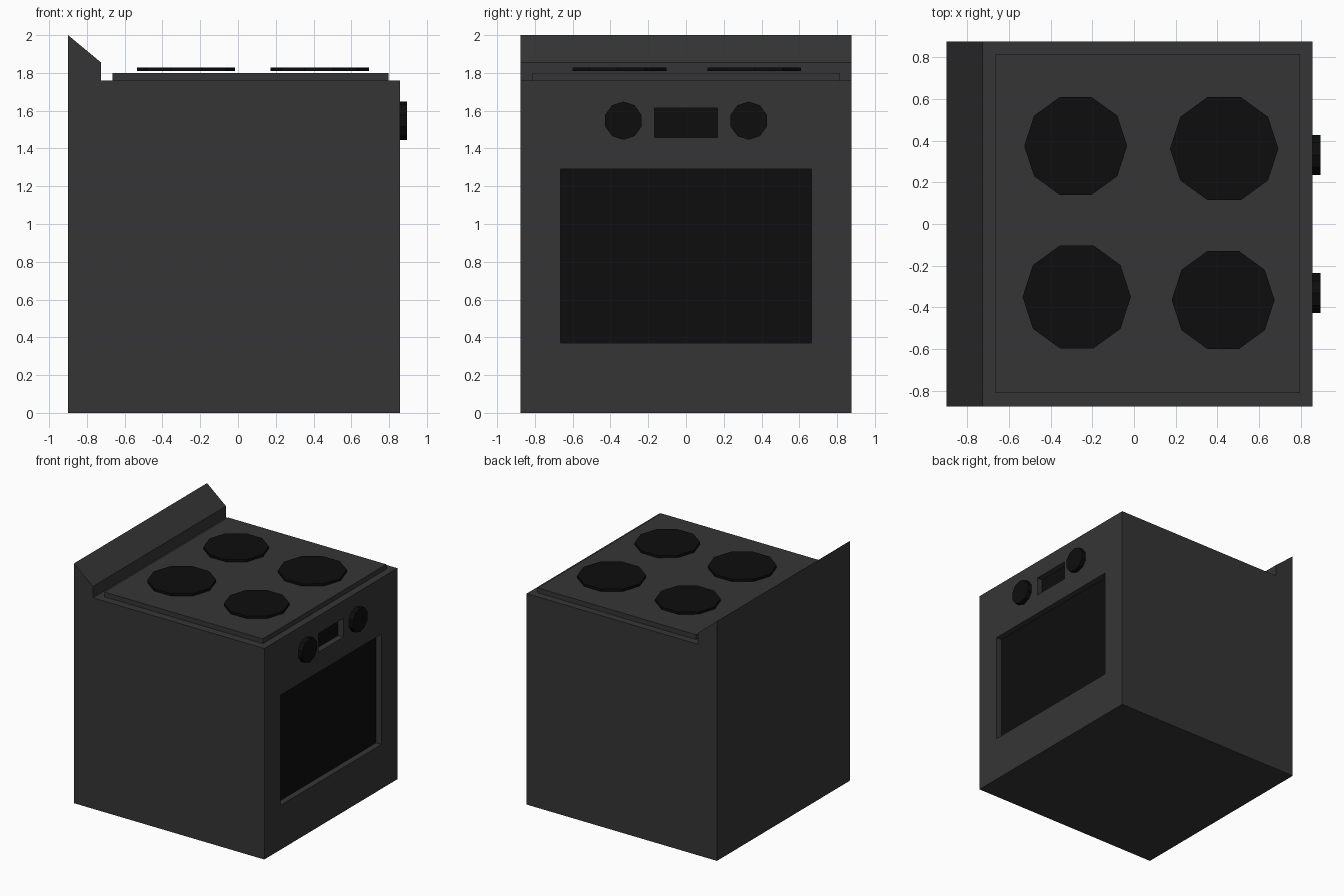
import bpy
from math import pi
from mathutils import Matrix
import bmesh

if "Cube" in bpy.data.objects:
    bpy.data.objects.remove(bpy.data.objects["Cube"], do_unlink=True)


def material(name, value):
    mat = bpy.data.materials.new(name)
    mat.use_nodes = True
    color = (value, value, value, 1)
    mat.diffuse_color = color
    mat.node_tree.nodes["Principled BSDF"].inputs["Base Color"].default_value = color
    return mat


grey = material("dark_grey_enamel", 0.036)
black = material("black", 0.004)


def finish(name, bm, *mats):
    bmesh.ops.recalc_face_normals(bm, faces=bm.faces)
    mesh = bpy.data.meshes.new(name)
    bm.to_mesh(mesh)
    bm.free()
    for mat in mats:
        mesh.materials.append(mat)
    obj = bpy.data.objects.new(name, mesh)
    bpy.context.collection.objects.link(obj)
    return obj


def box(name, low, high, *mats):
    bm = bmesh.new()
    size = [b - a for a, b in zip(low, high)]
    centre = [(a + b) / 2 for a, b in zip(low, high)]
    bmesh.ops.create_cube(bm, size=1, matrix=Matrix.Translation(centre) @ Matrix.Diagonal((*size, 1)))
    return finish(name, bm, *mats)


def disc(name, centre, radius, depth, turn):
    """Ten-sided disc; turn is its rotation matrix."""
    bm = bmesh.new()
    bmesh.ops.create_cone(bm, cap_ends=True, segments=10, radius1=radius, radius2=radius,
                          depth=depth, matrix=Matrix.Translation(centre) @ turn)
    return finish(name, bm, black)


# Body and sloped back guard, as one side profile swept across the width
BACK, FRONT, HALF, TOP, RECESS = -0.9, 0.857, 0.877, 1.76, 0.05
profile = [(BACK, 0), (FRONT, 0), (FRONT, TOP), (-0.725, TOP), (-0.725, 1.855), (BACK, 2)]
bm = bmesh.new()
side = bm.faces.new([bm.verts.new((x, -HALF, z)) for x, z in profile])
swept = bmesh.ops.extrude_face_region(bm, geom=[side])["geom"]
bmesh.ops.translate(bm, vec=(0, 2 * HALF, 0),
                    verts=[v for v in swept if isinstance(v, bmesh.types.BMVert)])
body = finish("body", bm, grey, black)

# Oven window and display recesses
for name, half_width, low, high in (("oven_window", 0.665, 0.37, 1.29),
                                    ("display", 0.166, 1.457, 1.613)):
    cutter = box(name + "_cutter", (FRONT - RECESS, -half_width, low), (1, half_width, high), grey)
    cutter.hide_render = True
    mod = body.modifiers.new(name, "BOOLEAN")
    mod.operation, mod.solver, mod.object = "DIFFERENCE", "EXACT", cutter
    bpy.context.view_layer.objects.active = body
    bpy.ops.object.modifier_apply(modifier=mod.name)
    bpy.data.objects.remove(cutter, do_unlink=True)

# Black glass at the back of each recess
for face in body.data.polygons:
    glass = face.normal.x > 0.9 and abs(face.center.x - (FRONT - RECESS)) < 0.01
    face.material_index = 1 if glass else 0

# Raised cooktop
box("cooktop", (-0.665, -0.812, TOP), (0.798, 0.816, 1.8), grey)

# Burners
for name, x, y, radius in (("back_right_burner", -0.28, 0.375, 0.247),
                           ("front_right_burner", 0.433, 0.362, 0.26),
                           ("back_left_burner", -0.275, -0.35, 0.26),
                           ("front_left_burner", 0.428, -0.365, 0.247)):
    disc(name, (x, y, 1.819), radius, 0.02, Matrix.Rotation(pi / 2, 4, "Z"))

# Control knobs
for name, y in (("left_knob", -0.332), ("right_knob", 0.332)):
    disc(name, (0.875, y, 1.547), 0.101, 0.04,
         Matrix.Rotation(pi / 2, 4, "Y") @ Matrix.Rotation(pi / 2, 4, "Z"))
